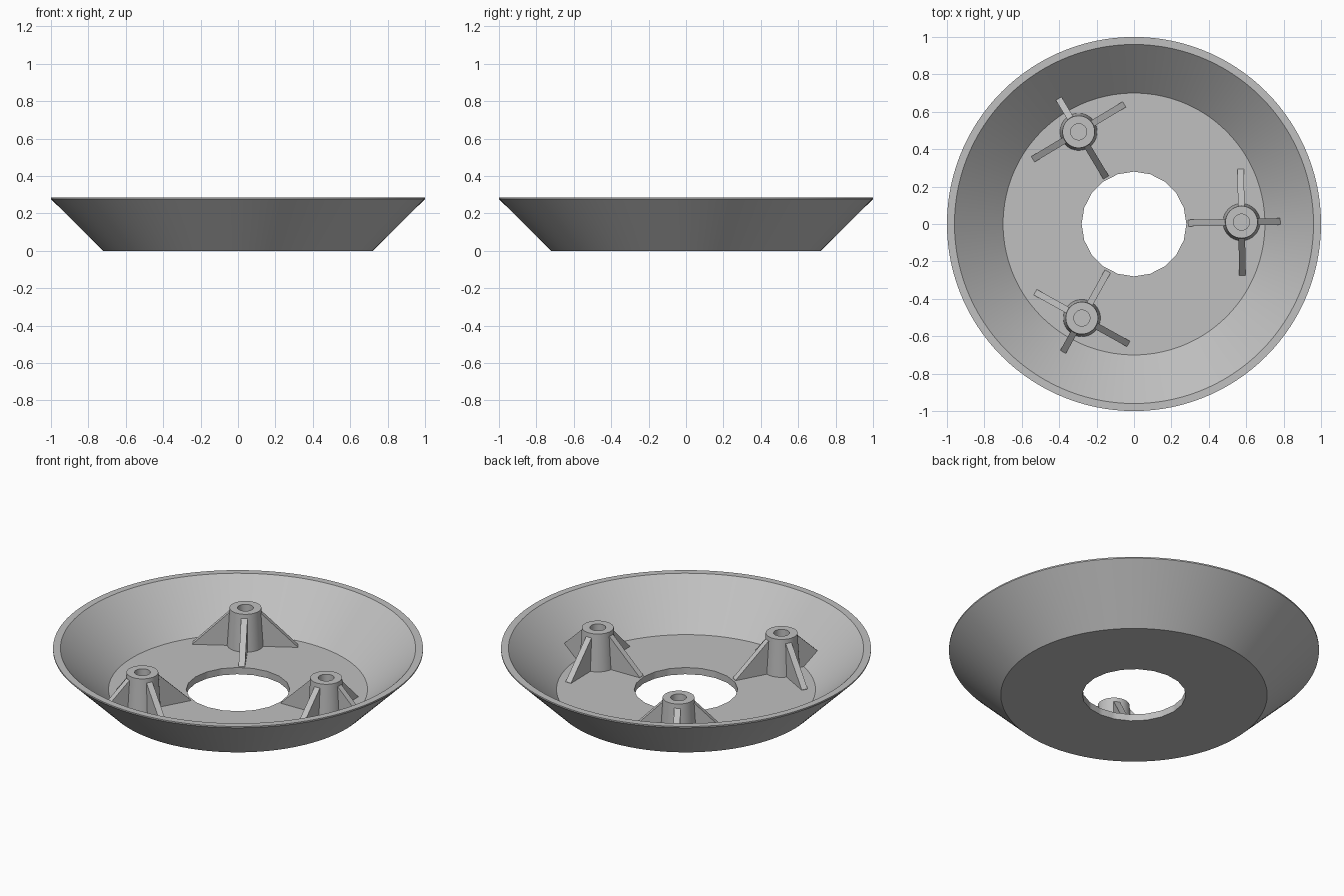
import bpy
import bmesh
from math import sin, cos, pi, radians
from mathutils import Matrix

if "Cube" in bpy.data.objects:
    bpy.data.objects.remove(bpy.data.objects["Cube"])

grey = bpy.data.materials.new("plain grey")
grey.use_nodes = True
colour = (0.53, 0.53, 0.53, 1)
grey.diffuse_color = colour
grey.node_tree.nodes["Principled BSDF"].inputs["Base Color"].default_value = colour


def finish(name, bm, matrix, smooth=True):
    """Turn a bmesh into a named, coloured object."""
    bmesh.ops.remove_doubles(bm, verts=bm.verts, dist=0.0001)
    bmesh.ops.recalc_face_normals(bm, faces=bm.faces)
    mesh = bpy.data.meshes.new(name)
    bm.to_mesh(mesh)
    bm.free()
    mesh.materials.append(grey)
    obj = bpy.data.objects.new(name, mesh)
    bpy.context.collection.objects.link(obj)
    obj.matrix_world = matrix
    if smooth:
        bpy.ops.object.select_all(action="DESELECT")
        obj.select_set(True)
        bpy.context.view_layer.objects.active = obj
        bpy.ops.object.shade_smooth_by_angle(angle=radians(30))
    return obj


def lathe(profile, segments, closed, facet_radius=0, facets=20):
    """Revolve (radius, z) points; rings at facet_radius become a polygon."""
    bm = bmesh.new()
    rings = []
    for r, z in profile:
        ring = []
        for i in range(segments):
            a = 2 * pi * i / segments
            radius = r
            if r == facet_radius:
                step = 2 * pi / facets
                radius = r * cos(step / 2) / cos(a % step - step / 2)
            ring.append(bm.verts.new((radius * cos(a), radius * sin(a), z)))
        rings.append(ring)
    pairs = list(zip(rings, rings[1:]))
    if closed:
        pairs.append((rings[-1], rings[0]))
    for lower, upper in pairs:
        for i in range(segments):
            j = (i + 1) % segments
            bm.faces.new((lower[i], lower[j], upper[j], upper[i]))
    return bm


def rib(name, outline, matrix, thickness=0.035):
    """Extrude a (distance, z) outline into a thin upright plate."""
    bm = bmesh.new()
    face = bm.faces.new([bm.verts.new((d, -thickness / 2, z)) for d, z in outline])
    extruded = bmesh.ops.extrude_face_region(bm, geom=[face])["geom"]
    verts = [v for v in extruded if isinstance(v, bmesh.types.BMVert)]
    bmesh.ops.translate(bm, verts=verts, vec=(0, thickness, 0))
    finish(name, bm, matrix, smooth=False)


# Flared dish with a round opening in its floor
HOLE = 0.28
dish = [(HOLE, 0), (0.72, 0), (1, 0.277), (1, 0.285),
        (0.96, 0.285), (0.70, 0.04), (HOLE, 0.04)]
finish("dish", lathe(dish, 120, True, HOLE), Matrix())

# Three hollow posts, each braced by four ribs
post = [(0, 0.03), (0.10, 0.03), (0.086, 0.26), (0.043, 0.26), (0.043, 0.06), (0, 0.06)]
long_rib = [(0.06, 0.03), (0.285, 0.03), (0.285, 0.042), (0.087, 0.235), (0.06, 0.235)]
wall_rib = [(0.06, 0.03), (0.14, 0.03), (0.215, 0.11), (0.087, 0.235), (0.06, 0.235)]
sides = {"outer": wall_rib, "left": long_rib, "inner": long_rib, "right": long_rib}

for n in range(3):
    place = Matrix.Rotation(radians(1 + 120 * n), 4, "Z") @ Matrix.Translation((0.575, 0, 0))
    finish(f"post_{n + 1}", lathe(post, 40, False), place)
    for k, (side, outline) in enumerate(sides.items()):
        rib(f"post_{n + 1}_{side}_rib", outline, place @ Matrix.Rotation(k * pi / 2, 4, "Z"))
